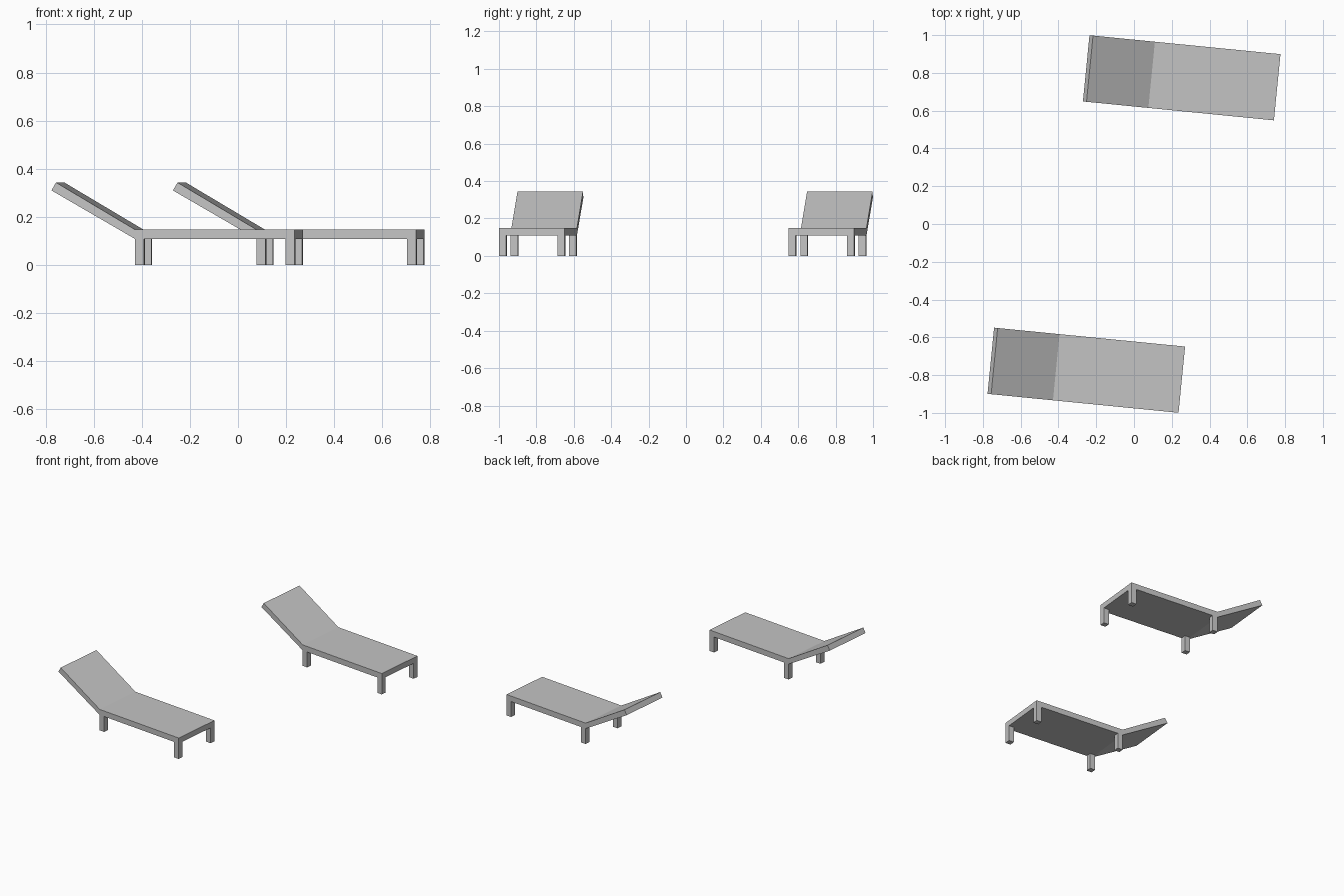
import bpy
import math
from mathutils import Matrix

cube = bpy.data.objects.get("Cube")
if cube:
    bpy.data.objects.remove(cube, do_unlink=True)

GREY = (0.55, 0.55, 0.55, 1.0)
grey = bpy.data.materials.new("light_grey")
grey.use_nodes = True
grey.diffuse_color = GREY
grey.node_tree.nodes["Principled BSDF"].inputs["Base Color"].default_value = GREY

HALF_LENGTH, HALF_WIDTH = 0.508, 0.176
HINGE = -0.16            # where the backrest meets the seat
LOW, TOP = 0.109, 0.148  # underside and top of the seat
LEG = 0.038
TURN = Matrix.Rotation(math.radians(-5.65), 4, 'Z')


def extrude(name, profile, y0, y1, place):
    """Extrude a side profile of (x, z) points from y0 to y1."""
    n = len(profile)
    verts = [(x, y, z) for y in (y0, y1) for x, z in profile]
    faces = [tuple(range(n)), tuple(reversed(range(n, 2 * n)))]
    for i in range(n):
        j = (i + 1) % n
        faces.append((j, i, i + n, j + n))
    mesh = bpy.data.meshes.new(name)
    mesh.from_pydata(verts, [], faces)
    mesh.materials.append(grey)
    obj = bpy.data.objects.new(name, mesh)
    obj.matrix_world = place
    bpy.context.collection.objects.link(obj)


def rect(x0, x1, z0, z1):
    return [(x0, z0), (x1, z0), (x1, z1), (x0, z1)]


def lounger(label, x, y):
    place = Matrix.Translation((x, y, 0)) @ TURN
    # flat seat
    extrude(label + "_seat", rect(HINGE, HALF_LENGTH, LOW, TOP),
            -HALF_WIDTH, HALF_WIDTH, place)
    # raised backrest
    back = [(HINGE, LOW), (HINGE, TOP), (-0.489, 0.343), (-HALF_LENGTH, 0.31)]
    extrude(label + "_backrest", back, -HALF_WIDTH, HALF_WIDTH, place)
    # four square legs flush with the seat corners
    for end, x0 in (("hinge", HINGE), ("foot", HALF_LENGTH - LEG)):
        for side, y0 in (("right", -HALF_WIDTH), ("left", HALF_WIDTH - LEG)):
            extrude(f"{label}_{end}_leg_{side}", rect(x0, x0 + LEG, 0, LOW),
                    y0, y0 + LEG, place)


lounger("rear_lounger", 0.2525, 0.774)
lounger("front_lounger", -0.2525, -0.774)
